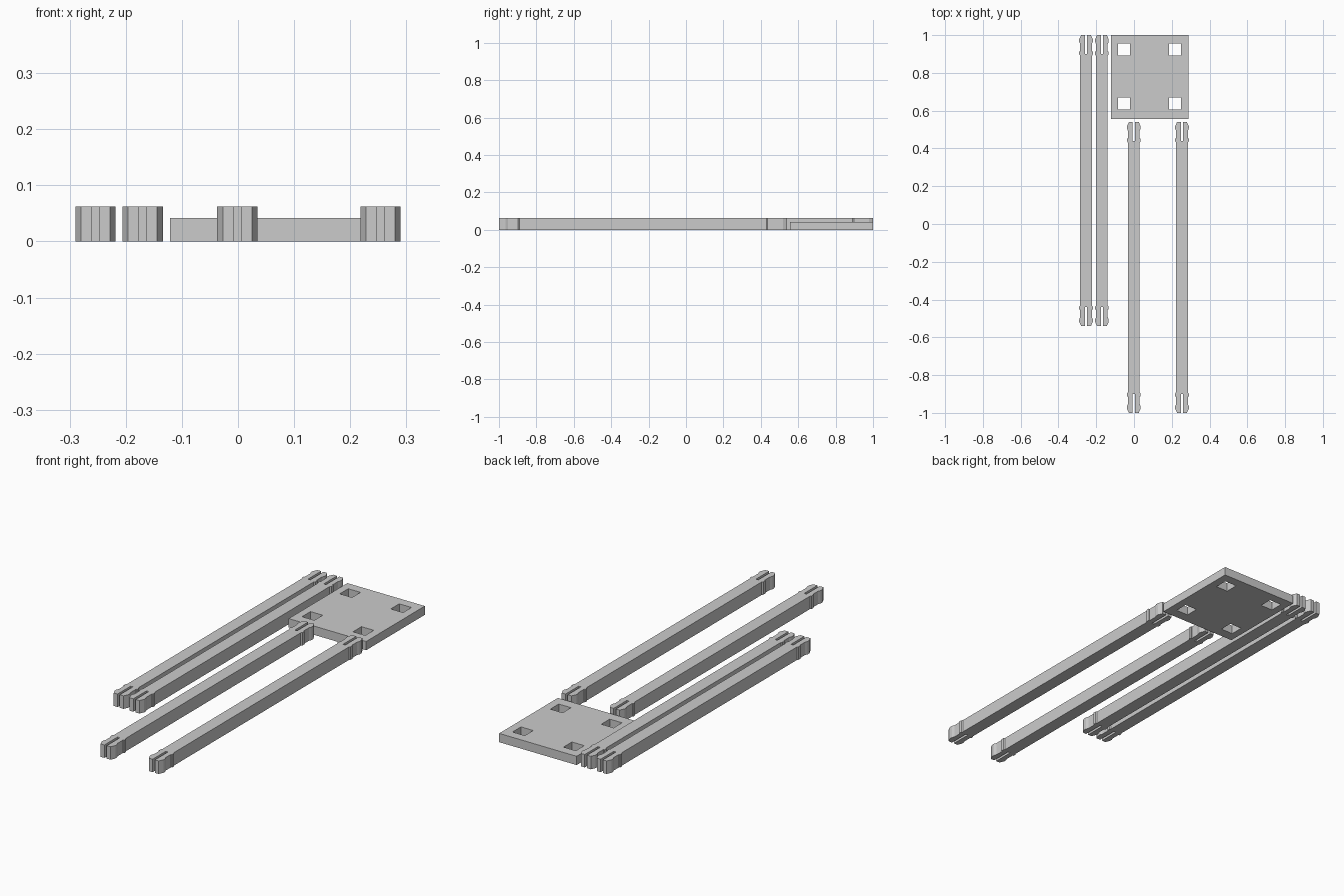
import bpy, bmesh

if "Cube" in bpy.data.objects:
    bpy.data.objects.remove(bpy.data.objects["Cube"])

# One plain grey for every part
grey = bpy.data.materials.new("plain grey")
grey.diffuse_color = (0.6, 0.6, 0.6, 1)
grey.use_nodes = True
grey.node_tree.nodes["Principled BSDF"].inputs["Base Color"].default_value = grey.diffuse_color


def prism(name, outline, height):
    """Extrude a flat outline upward from z = 0."""
    bm = bmesh.new()
    face = bm.faces.new([bm.verts.new((x, y, 0)) for x, y in outline])
    top = bmesh.ops.extrude_face_region(bm, geom=[face])["geom"]
    bmesh.ops.translate(bm, vec=(0, 0, height),
                        verts=[v for v in top if isinstance(v, bmesh.types.BMVert)])
    bmesh.ops.recalc_face_normals(bm, faces=bm.faces)
    mesh = bpy.data.meshes.new(name)
    bm.to_mesh(mesh)
    bm.free()
    mesh.materials.append(grey)
    obj = bpy.data.objects.new(name, mesh)
    bpy.context.collection.objects.link(obj)
    return obj


# Clip end of a leg: (half width, distance from tip), from slit floor round to the body
LENGTH, LEG_HEIGHT = 1.54, 0.062
CLIP = [(0.006, 0.1), (0.006, 0), (0.026, 0), (0.036, 0.022), (0.036, 0.035),
        (0.031, 0.047), (0.031, 0.088), (0.036, 0.088), (0.036, 0.103), (0.031, 0.109)]


def leg(name, x, y_back):
    half = LENGTH / 2
    right = [(w, half - d) for w, d in CLIP]
    right += [(w, -y) for w, y in reversed(right)]
    left = [(-w, y) for w, y in reversed(right)]
    obj = prism(name, right + left, LEG_HEIGHT)
    obj.location = (x, y_back - half, 0)


# Four slotted legs, laid flat
for i, (x, y) in enumerate([(-0.254, 1), (-0.17, 1), (-0.001, 0.54), (0.254, 0.54)]):
    leg(f"leg_{i + 1}", x, y)

# Seat plate: a grid of cells with four square holes left open
xs = [-0.121, -0.085, -0.020, 0.185, 0.250, 0.289]
ys = [0.556, 0.605, 0.669, 0.891, 0.955, 1.0]
bm = bmesh.new()
grid = [[bm.verts.new((x, y, 0)) for y in ys] for x in xs]
for i in range(5):
    for j in range(5):
        if i % 2 and j % 2:
            continue
        bm.faces.new((grid[i][j], grid[i + 1][j], grid[i + 1][j + 1], grid[i][j + 1]))
top = bmesh.ops.extrude_face_region(bm, geom=bm.faces[:])["geom"]
bmesh.ops.translate(bm, vec=(0, 0, 0.042),
                    verts=[v for v in top if isinstance(v, bmesh.types.BMVert)])
bmesh.ops.recalc_face_normals(bm, faces=bm.faces)
mesh = bpy.data.meshes.new("seat_plate")
bm.to_mesh(mesh)
bm.free()
mesh.materials.append(grey)
bpy.context.collection.objects.link(bpy.data.objects.new("seat_plate", mesh))
